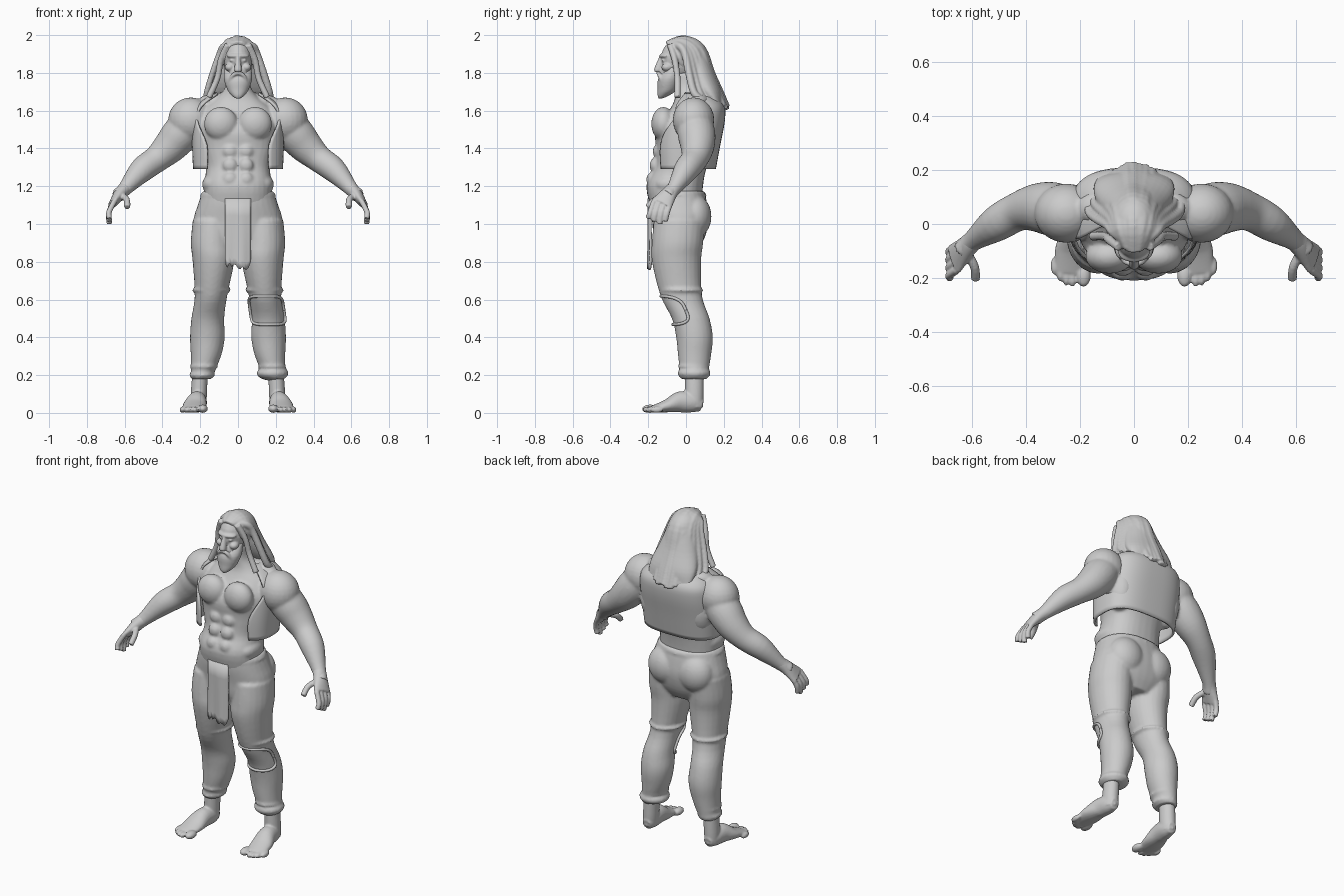
import bpy, bmesh, math, random
from mathutils import Vector, Matrix

random.seed(4)
default_cube = bpy.data.objects.get("Cube")
if default_cube:
    bpy.data.objects.remove(default_cube)

grey = bpy.data.materials.new("clay grey")
grey.use_nodes = True
tone = (.6, .6, .6, 1)
grey.diffuse_color = tone
grey.node_tree.nodes["Principled BSDF"].inputs["Base Color"].default_value = tone

ACROSS, FORWARD, UP = Vector((1, 0, 0)), Vector((0, 1, 0)), Vector((0, 0, 1))


def spread(rows, steps=4):
    """Interpolate rows of numbers smoothly."""
    rows = [Vector(row) for row in rows]
    padded = [rows[0], *rows, rows[-1]]
    result = []
    for before, start, end, after in zip(padded, padded[1:], padded[2:], padded[3:]):
        tangent_in, tangent_out = (end - before) / 2, (after - start) / 2
        for step in range(steps):
            t = step / steps
            ease = t * t * (3 - 2 * t)
            result.append(start.lerp(end, ease) + tangent_in * t * (1 - t) ** 2
                          - tangent_out * t * t * (1 - t))
    return result + [rows[-1]]


def power(value, exponent):
    return math.copysign(abs(value) ** (2 / exponent), value)


def bridge(bm, first, second, wrap):
    for k in range(len(first) - (not wrap)):
        j = (k + 1) % len(first)
        bm.faces.new((first[k], first[j], second[j], second[k]))


def loft(bm, rows, axis=None, ref=ACROSS, exponent=2, sides=24):
    """Capped tube through rows of x, y, z, radius along ref and, if given, other radius."""
    rows = spread(rows)
    rings = []
    for i, row in enumerate(rows):
        before, after = rows[max(i - 1, 0)], rows[min(i + 1, len(rows) - 1)]
        along = axis or Vector((after - before)[:3]).normalized()
        u = (ref - along * ref.dot(along)).normalized()
        v = along.cross(u)
        ring = []
        for k in range(sides):
            angle = math.tau * k / sides
            ring.append(bm.verts.new(Vector(row[:3]) + u * row[3] * power(math.cos(angle), exponent)
                                     + v * row[-1] * power(math.sin(angle), exponent)))
        rings.append(ring)
    for first, second in zip(rings, rings[1:]):
        bridge(bm, first, second, True)
    bm.faces.new(rings[0])
    bm.faces.new(rings[-1])


def trunk(bm, rows, exponent=2):
    """Upright loft on the centre line, through rows of y, z, half width, half depth."""
    loft(bm, [(0, *row) for row in rows], axis=UP, exponent=exponent, sides=32)


def rope(bm, points, radius, ref=ACROSS):
    loft(bm, [(*point, radius) for point in points], ref=ref, sides=10)


def blob(bm, centre, size):
    bmesh.ops.create_uvsphere(bm, u_segments=24, v_segments=14, radius=1,
                              matrix=Matrix.Translation(centre) @ Matrix.Diagonal((*size, 1)))


def mirror(bm):
    """Copy everything built so far to the right side."""
    copied = bmesh.ops.duplicate(bm, geom=bm.verts[:] + bm.edges[:] + bm.faces[:])
    for item in copied["geom"]:
        if isinstance(item, bmesh.types.BMVert):
            item.co.x *= -1


def finish(name, bm, voxel=None, thickness=None):
    bmesh.ops.recalc_face_normals(bm, faces=bm.faces)
    for face in bm.faces:
        face.smooth = True
    mesh = bpy.data.meshes.new(name)
    bm.to_mesh(mesh)
    bm.free()
    mesh.materials.append(grey)
    part = bpy.data.objects.new(name, mesh)
    bpy.context.collection.objects.link(part)
    if thickness:
        part.modifiers.new("thickness", 'SOLIDIFY').thickness = thickness
    if voxel:
        fuse = part.modifiers.new("fuse", 'REMESH')
        fuse.mode, fuse.voxel_size, fuse.use_smooth_shade = 'VOXEL', voxel, True
        soften = part.modifiers.new("soften", 'SMOOTH')
        soften.factor, soften.iterations = .5, 3


# Torso with muscles and arms
bm = bmesh.new()
blob(bm, (.09, -.12, 1.53), (.09, .064, .09))
blob(bm, (.1, .06, 1.65), (.11, .07, .045))
blob(bm, (.16, .07, 1.45), (.08, .09, .14))
blob(bm, (.25, .04, 1.55), (.12, .11, .12))
blob(bm, (.14, -.07, 1.21), (.05, .09, .05))
for row in range(3):
    blob(bm, (.042, -.18 + .017 * row, 1.235 + .075 * row), (.04, .03, .04))
loft(bm, [(.23, .04, 1.56, .09), (.3, .055, 1.48, .1), (.36, .06, 1.41, .09),
          (.43, .045, 1.345, .072), (.51, 0, 1.285, .066), (.6, -.065, 1.185, .038),
          (.635, -.1, 1.15, .04)], ref=FORWARD)
mirror(bm)
trunk(bm, [(-.05, 1.06, .18, .13), (-.06, 1.2, .18, .15), (-.03, 1.3, .17, .14), (0, 1.4, .2, .16),
           (.01, 1.5, .21, .17), (.04, 1.6, .19, .13), (.03, 1.66, .12, .09), (.01, 1.72, .07, .07),
           (0, 1.8, .06, .07)], exponent=2.4)
finish("torso_and_arms", bm, voxel=.009)

# Hands: palm, four fingers and thumb
bm = bmesh.new()
loft(bm, [(.585, -.05, 1.2, .037, .037), (.62, -.085, 1.165, .042, .034),
          (.665, -.13, 1.105, .06, .02)], ref=FORWARD)
for finger in range(4):
    y = -.17 + .03 * finger
    tip = 1 + .015 * abs(finger - 2)
    rope(bm, [(.655, y, 1.12), (.684, y - .02, 1.06), (.68, y - .03, tip)], .015, ref=FORWARD)
rope(bm, [(.62, -.1, 1.155), (.59, -.16, 1.13), (.587, -.205, 1.09)], .017)
mirror(bm)
finish("hands", bm, voxel=.005)

# Head and face
bm = bmesh.new()
blob(bm, (.044, -.1, 1.83), (.026, .03, .022))
blob(bm, (.03, -.118, 1.866), (.015, .012, .008))
mirror(bm)
blob(bm, (0, -.025, 1.875), (.078, .108, .11))
blob(bm, (0, -.07, 1.79), (.06, .07, .075))
blob(bm, (0, -.105, 1.89), (.06, .037, .017))
trunk(bm, [(-.15, 1.805, .016, .012), (-.147, 1.82, .02, .022), (-.125, 1.89, .01, .015)])
finish("head", bm, voxel=.005)

# Beard and moustache
bm = bmesh.new()
rope(bm, [(0, -.147, 1.8), (.03, -.14, 1.785), (.05, -.115, 1.73)], .011, ref=UP)
mirror(bm)
trunk(bm, [(-.06, 1.83, .07, .045), (-.085, 1.77, .075, .062), (-.1, 1.71, .056, .05),
           (-.12, 1.68, .033, .03), (-.135, 1.665, .014, .01)])
finish("beard", bm, voxel=.005)

# Long hair: side locks, inner mass and combed strands
bm = bmesh.new()
rope(bm, [(.055, -.085, 1.95), (.09, -.06, 1.87), (.11, -.045, 1.77), (.155, -.045, 1.67)], .017)
mirror(bm)
blob(bm, (0, 0, 1.893), (.092, .112, .1))
trunk(bm, [(.03, 1.92, .08, .075), (.07, 1.8, .12, .08), (.12, 1.7, .15, .07), (.165, 1.63, .14, .03)])
strands = 17
for strand in range(strands):
    side = 2 * strand / (strands - 1) - 1
    drop = side * side
    path = [(.04, -.1 + .04 * drop, 1.95), (.08, -.01 - .02 * drop, 1.98 - .04 * drop),
            (.1, .085 - .09 * drop, 1.93 - .03 * drop), (.135, .135 - .12 * drop, 1.8),
            (.165, .18 - .14 * drop, 1.7),
            (.17, .215 - .14 * drop, 1.61 + .04 * drop + random.uniform(-.012, .012))]
    rope(bm, [(x * side, y, z) for x, y, z in path], random.uniform(.015, .021))
finish("hair", bm, voxel=.006)

# Trousers: buttocks, legs and cloth folds, then pelvis, waistband and the baggy left cuff
bm = bmesh.new()
blob(bm, (.1, .045, 1.04), (.11, .09, .115))
loft(bm, [(.13, -.035, 1.02, .11, .135), (.135, -.045, .9, .115, .136), (.13, -.05, .8, .11, .13),
          (.143, -.025, .62, .086, .11), (.16, .025, .5, .087, .1), (.162, .045, .4, .092, .097),
          (.17, .045, .3, .08, .087), (.195, .043, .18, .055, .07)], axis=UP)
for x, y, z, radius in ((.18, .04, .245, .075), (.19, .04, .2, .07), (.14, -.025, .65, .105)):
    blob(bm, (x, y, z), (radius, radius * 1.12, .017))
mirror(bm)
trunk(bm, [(-.04, .86, .13, .1), (-.035, .93, .215, .135), (-.03, 1.02, .235, .15),
           (-.04, 1.1, .213, .153), (-.05, 1.175, .187, .147)], exponent=2.3)
blob(bm, (0, -.05, 1.155), (.204, .16, .014))
blob(bm, (.183, .043, .21), (.085, .088, .04))
finish("trousers", bm, voxel=.009)

# Torn knee rim following the left leg
bm = bmesh.new()
rim = []
for k in range(49):
    turn = math.tau * k / 48
    angle = 1.5 * power(math.cos(turn), 3.5)
    height = .543 + .075 * power(math.sin(turn), 3.5)
    drop = .62 - height
    rim.append((.143 + .14 * drop + .09 * math.sin(angle),
                -.025 + .42 * drop - .108 * math.cos(angle), height))
rope(bm, rim, .008, ref=Vector((.3, .5, .8)))
finish("torn_knee_rim", bm)

# Bare feet: ankle, sole, big toe and small toes
bm = bmesh.new()
loft(bm, [(.2, .043, .24, .04, .05), (.207, .043, .1, .043, .05), (.21, .04, .03, .04, .05)], axis=UP)
loft(bm, [(.208, .085, .038, .026, .032), (.21, .04, .052, .045, .05), (.218, -.03, .058, .052, .056),
          (.23, -.1, .037, .063, .035), (.238, -.18, .02, .056, .017)])
blob(bm, (.187, -.19, .022), (.027, .043, .022))
for toe in range(4):
    blob(bm, (.228 + .022 * toe, -.2 + .005 * toe * toe, .017), (.0145, .034, .017))
mirror(bm)
finish("feet", bm, voxel=.006)

# Open vest wrapped around the back: height, depth centre, half width, half depth, front edge
bm = bmesh.new()
rings = []
for z, y, wide, deep, edge in spread([(1.29, 0, .238, .158, .165), (1.42, .01, .243, .172, .168),
                                      (1.55, .03, .24, .176, .222), (1.63, .045, .218, .155, .195),
                                      (1.695, .05, .125, .085, .11)]):
    start = -math.acos(min(edge / wide, 1) ** 1.4)
    ring = []
    for k in range(49):
        angle = start + (math.pi - 2 * start) * k / 48
        ring.append(bm.verts.new((wide * power(math.cos(angle), 2.8),
                                  y + deep * power(math.sin(angle), 2.8), z)))
    rings.append(ring)
for first, second in zip(rings, rings[1:]):
    bridge(bm, first, second, False)
finish("vest", bm, thickness=.012)

# Ragged loincloth
bm = bmesh.new()
columns = []
for k in range(13):
    side = k / 6 - 1
    hem = .77 + .02 * side * side + random.uniform(-.03, .02)
    columns.append([bm.verts.new((.068 * side, -.203 + .008 * side * side - .004 * math.sin(5 * side) * t,
                                  1.135 + (hem - 1.135) * t)) for t in (0, .25, .5, .75, .9, 1)])
for first, second in zip(columns, columns[1:]):
    bridge(bm, first, second, False)
finish("loincloth", bm, thickness=.012)
